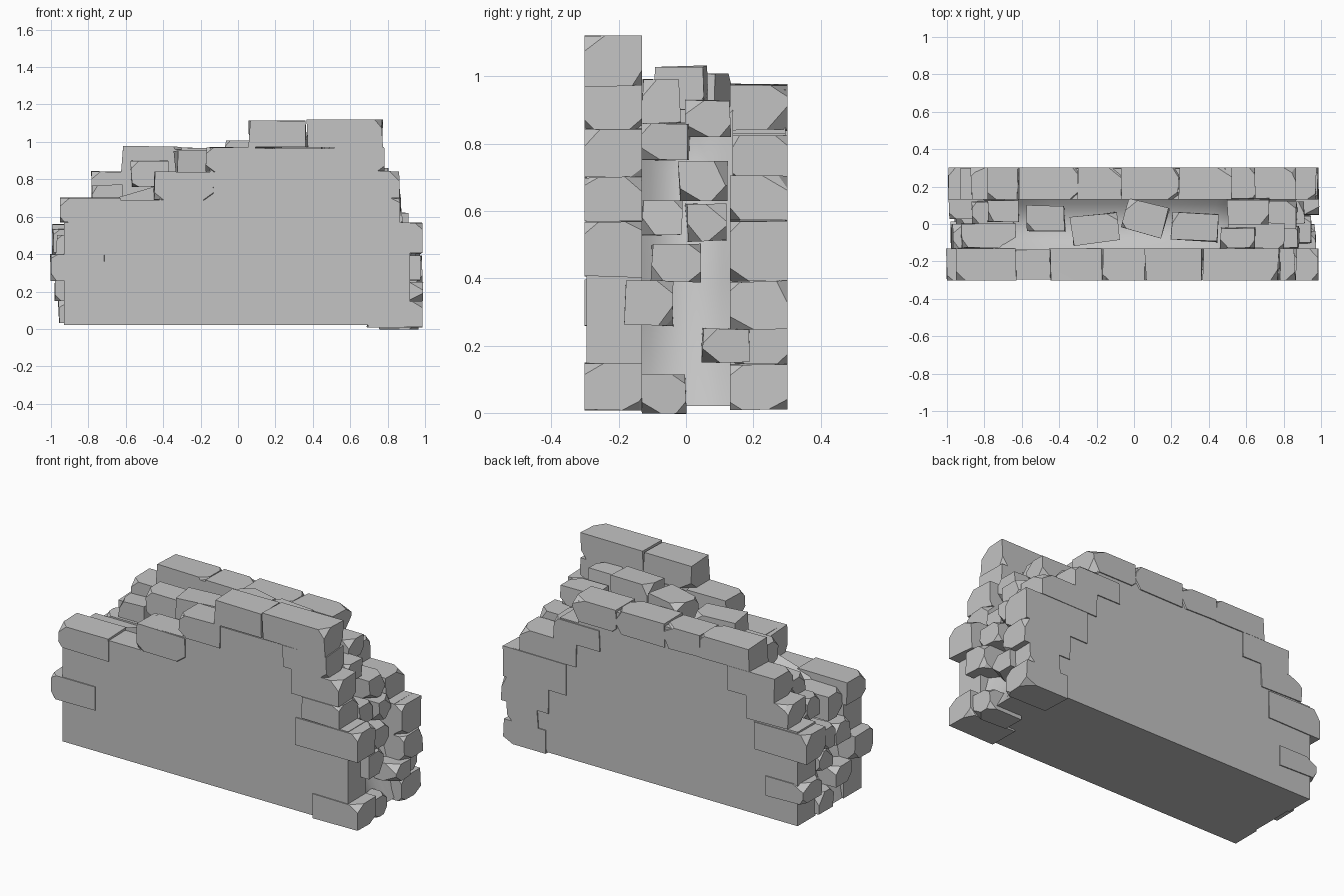
import bpy, bmesh, random
from math import radians
from mathutils import Vector, Matrix

random.seed(7)
if "Cube" in bpy.data.objects:
    bpy.data.objects.remove(bpy.data.objects["Cube"], do_unlink=True)

# One plain stone colour
stone = bpy.data.materials.new("grey_stone")
stone.use_nodes = True
grey = (0.55, 0.55, 0.55, 1)
stone.diffuse_color = grey
stone.node_tree.nodes["Principled BSDF"].inputs["Base Color"].default_value = grey


def finish(bm, name, smooth_angle=None):
    """Turn a bmesh into a scene object made of stone."""
    bmesh.ops.recalc_face_normals(bm, faces=bm.faces)
    mesh = bpy.data.meshes.new(name)
    bm.to_mesh(mesh)
    bm.free()
    mesh.materials.append(stone)
    if smooth_angle:
        mesh.shade_smooth()
        mesh.set_sharp_from_angle(angle=radians(smooth_angle))
    obj = bpy.data.objects.new(name, mesh)
    bpy.context.scene.collection.objects.link(obj)
    return obj


def chip(bm, corner, direction, depth):
    """Slice one corner or edge off a convex block and cap the cut."""
    normal = Vector(direction).normalized()
    geom = bm.verts[:] + bm.edges[:] + bm.faces[:]
    cut = bmesh.ops.bisect_plane(bm, geom=geom, plane_co=corner - normal * depth,
                                 plane_no=normal, clear_outer=True)
    edges = [e for e in cut["geom_cut"] if isinstance(e, bmesh.types.BMEdge)]
    if edges:
        bmesh.ops.contextual_create(bm, geom=edges)


def block(name, x0, x1, y0, y1, z0, z1, turn=0, out=0, side=0, chips=3):
    """A rough hewn stone, chipped on its exposed corners."""
    bm = bmesh.new()
    bmesh.ops.create_cube(bm, size=1)
    size = Vector((x1 - x0, y1 - y0, z1 - z0))
    centre = Vector((x0 + x1, y0 + y1, z0 + z1)) / 2
    for v in bm.verts:
        v.co = Vector(a * b for a, b in zip(v.co, size))
        # keep the outer wall face true, let the other corners wander
        v.co.x += random.uniform(-.006, .006)
        v.co.z += random.uniform(-.004, .004)
        if not side:
            v.co.y += random.uniform(-.006, .006)
    for _ in range(chips):
        signs = Vector((out or random.choice((-1, 1)),
                        random.choice((-1, 1)), random.choice((-1, 1))))
        corner = Vector(a * b / 2 for a, b in zip(signs, size))
        weights = [random.uniform(.4, 1) for _ in range(3)]
        direction = [s * w for s, w in zip(signs, weights)]
        chip(bm, corner, direction, random.uniform(.015, .03))
    bm.transform(Matrix.Translation(centre) @ Matrix.Rotation(radians(turn), 4, "Z"))
    return finish(bm, name)


def wall_face(name, y0, y1, rows):
    """Flat facing of the wall, stepping in row by row."""
    left, right = [], []
    for z0, z1, xl, xr in rows:
        left += [(xl, z0), (xl, z1)]
        right += [(xr, z0), (xr, z1)]
    bm = bmesh.new()
    face = bm.faces.new([bm.verts.new((x, y0, z)) for x, z in right + left[::-1]])
    moved = bmesh.ops.extrude_face_region(bm, geom=[face])["geom"]
    verts = [v for v in moved if isinstance(v, bmesh.types.BMVert)]
    bmesh.ops.translate(bm, verts=verts, vec=(0, y1 - y0, 0))
    finish(bm, name)


# Front and back facings: bottom, top, left end, right end of each row
wall_face("front_facing", -.296, -.13, [
    (.02, .57, -.93, .92), (.57, .69, -.91, .84),
    (.69, .84, -.42, .82), (.84, .965, -.15, .74)])
wall_face("back_facing", .296, .13, [
    (.02, .57, -.93, .92), (.57, .69, -.83, .8),
    (.69, .83, -.74, .61), (.83, .96, -.58, .49)])

# Rubble core, dished between the two facings
outline = [(-.92, .02), (-.91, .25), (-.88, .42), (-.8, .56), (-.72, .68), (-.45, .76),
           (-.1, .86), (.1, .91), (.45, .92), (.6, .88), (.7, .76), (.78, .6),
           (.84, .4), (.89, .2), (.92, .02)]
bm = bmesh.new()
rings = []
steps = 8
for i in range(steps + 1):
    t = 2 * i / steps - 1
    shrink = 1 - .07 * (1 - t * t)
    rings.append([bm.verts.new((x * (shrink if z > .1 else 1), t * .14,
                                .02 + (z - .02) * shrink)) for x, z in outline])
for a, b in zip(rings, rings[1:]):
    for j in range(len(outline)):
        k = (j + 1) % len(outline)
        bm.faces.new((a[j], a[k], b[k], b[j]))
bm.faces.new(rings[0])
bm.faces.new(rings[-1])
finish(bm, "rubble_core", 40)

# Facing stones: left, right, bottom, top
front_stones = [
    (-1, -.71, .26, .4), (-.95, -.63, .57, .7), (-.45, -.13, .69, .84),
    (-.17, .09, .84, .97), (.06, .365, .97, 1.115), (.37, .77, .97, 1.12),
    (.5, .78, .84, .97), (.55, .86, .7, .845), (.62, .87, .57, .7),
    (.585, .98, .405, .57), (.69, .99, .01, .15)]
back_stones = [
    (-.97, -.72, .15, .26), (-.99, -.65, .4, .56), (-.87, -.6, .57, .7),
    (-.78, -.48, .7, .84), (-.62, -.3, .84, .975), (-.3, -.07, .84, .97),
    (-.07, .24, .84, .975), (.24, .52, .84, .975), (.35, .65, .7, .825),
    (.5, .87, .57, .705), (.57, .97, .39, .57), (.68, .985, .25, .39),
    (.75, .95, .145, .25), (.7, .97, .01, .145)]
for name, stones, side in (("front_stone", front_stones, -1),
                           ("back_stone", back_stones, 1)):
    for x0, x1, z0, z1 in stones:
        middle = (x0 + x1) / 2
        out = 0 if abs(middle) < .5 else (1 if middle > 0 else -1)
        near, far = sorted((side * .13, side * .302))
        block(name, x0, x1, near, far, z0, z1, out=out, side=side)

# Rubble stones sticking out of the core: x range, y range, z range
right_rubble = [
    (.75, .97, -.13, 0, 0, .115), (.72, .99, .05, .19, .15, .25),
    (.7, .97, -.18, -.04, .26, .39), (.7, .95, -.1, .04, .39, .5),
    (.65, .91, 0, .12, .51, .62), (.65, .88, -.13, -.01, .53, .63),
    (.6, .87, -.02, .12, .63, .745), (.5, .8, -.13, .01, .75, .86),
    (.5, .72, 0, .13, .82, .93)]
left_rubble = [
    (-.96, -.75, 0, .14, .03, .15), (-.98, -.75, -.13, .01, .15, .26),
    (-.95, -.7, 0, .12, .27, .38), (-.97, -.75, -.13, 0, .39, .5),
    (-.99, -.75, .03, .13, .41, .53), (-.92, -.63, -.13, 0, .52, .66),
    (-.87, -.65, 0, .12, .55, .67), (-.78, -.62, .01, .13, .67, .77)]
top_rubble = [
    (-.57, -.37, -.04, .1, .76, .9, 0), (-.33, -.08, -.1, .05, .82, .95, 7),
    (-.05, .17, -.05, .11, .86, 1.01, -14), (.2, .45, -.09, .06, .9, 1.03, -2),
    (.46, .65, -.13, -.02, .86, .99, 0)]
for stone_box in right_rubble:
    block("right_rubble_stone", *stone_box, out=1)
for stone_box in left_rubble:
    block("left_rubble_stone", *stone_box, out=-1)
for stone_box in top_rubble:
    block("top_rubble_stone", *stone_box, chips=2)
